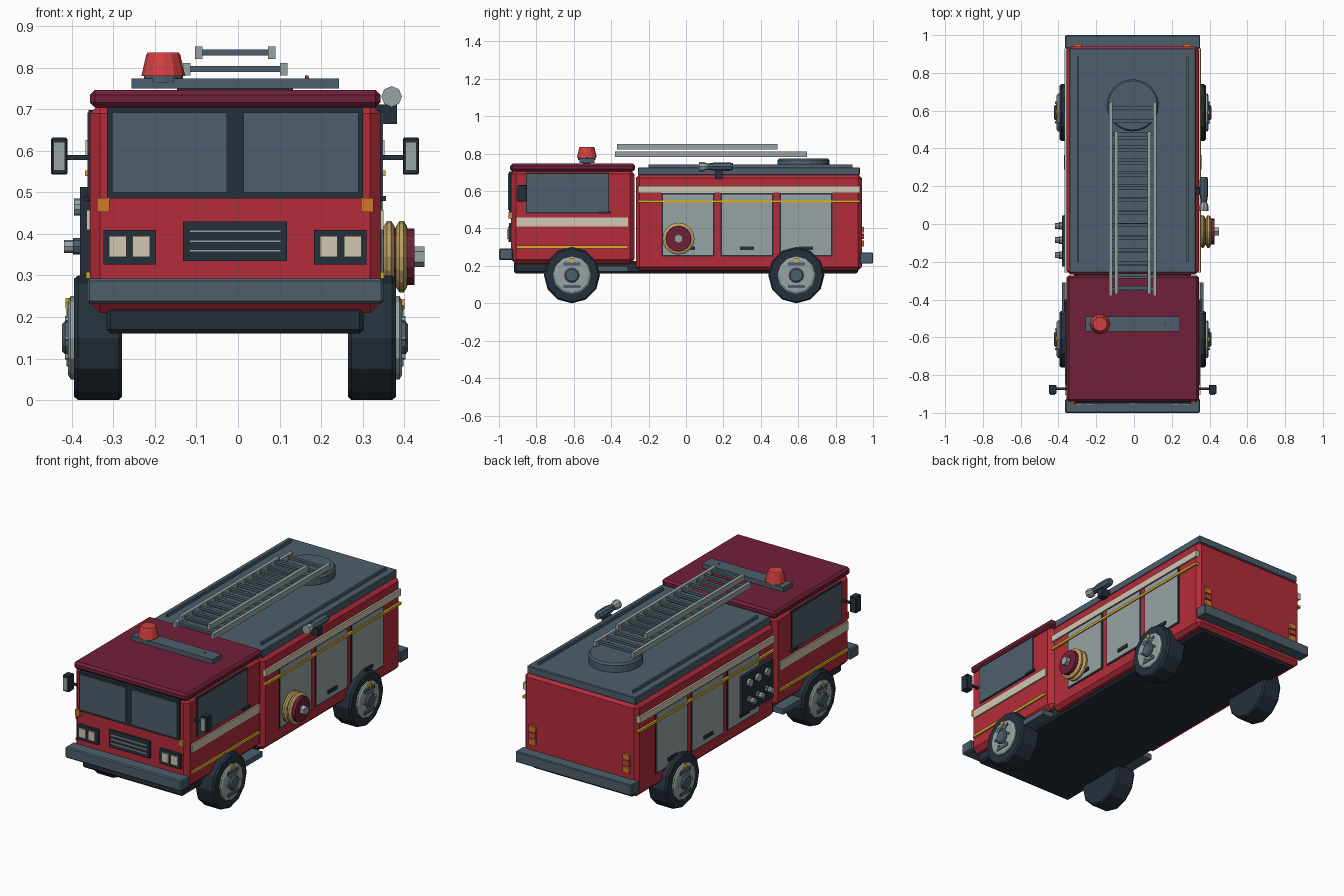
import bpy, bmesh, math
from mathutils import Matrix, Vector

if "Cube" in bpy.data.objects:
    bpy.data.objects.remove(bpy.data.objects["Cube"])

CENTRE = -0.007   # the bodywork sits slightly off centre because of the hose reel


def material(name, code):
    rgb = [int(code[i:i + 2], 16) / 255 for i in (0, 2, 4)]
    lin = [c / 12.92 if c < 0.04 else ((c + 0.055) / 1.055) ** 2.4 for c in rgb]
    m = bpy.data.materials.new(name)
    m.use_nodes = True
    m.diffuse_color = (*lin, 1)
    m.node_tree.nodes["Principled BSDF"].inputs["Base Color"].default_value = (*lin, 1)
    return m


RED = material("fire red", "B42C3A")
BURGUNDY = material("burgundy", "702037")
SLATE = material("slate", "4D5F6C")
DARK = material("dark navy", "25303A")
GREY = material("light grey", "98A4A4")
CREAM = material("cream", "D2C8B2")
YELLOW = material("yellow", "D8B030")
ORANGE = material("orange", "D0782C")
LAMP = material("lamp red", "D24040")
TAN = material("hose tan", "C0A063")


def finish(name, bm, mat):
    mesh = bpy.data.meshes.new(name)
    bm.to_mesh(mesh)
    bm.free()
    mesh.materials.append(mat)
    ob = bpy.data.objects.new(name, mesh)
    ob.location.x = CENTRE
    bpy.context.collection.objects.link(ob)
    return ob


def box(name, mat, x, y, z, bevel=0):
    """Box from (low, high) ranges on each axis."""
    bm = bmesh.new()
    bmesh.ops.create_cube(bm, size=1)
    for v in bm.verts:
        v.co = Vector([(r[0] + r[1]) / 2 + c * (r[1] - r[0]) for r, c in zip((x, y, z), v.co)])
    if bevel:
        bmesh.ops.bevel(bm, geom=bm.edges[:], offset=bevel, segments=1, affect='EDGES')
    return finish(name, bm, mat)


def sides(name, mat, x, y, z, bevel=0):
    """The same box on the left and on the right."""
    box("left_" + name, mat, x, y, z, bevel)
    box("right_" + name, mat, (-x[1], -x[0]), y, z, bevel)


def lathe(name, mat, centre, profile, axis='Z', n=12):
    """Closed turned solid; profile is (radius, distance along axis)."""
    bm = bmesh.new()
    rings = [[bm.verts.new((r * math.cos(2 * math.pi * i / n), r * math.sin(2 * math.pi * i / n), h))
              for i in range(n)] for r, h in profile]
    for a, b in zip(rings, rings[1:]):
        for i in range(n):
            j = (i + 1) % n
            bm.faces.new((a[i], a[j], b[j], b[i]))
    bm.faces.new(rings[0][::-1])
    bm.faces.new(rings[-1])
    turn = {'Z': Matrix(), 'X': Matrix.Rotation(math.pi / 2, 4, 'Y'),
            '-X': Matrix.Rotation(-math.pi / 2, 4, 'Y'),
            '-Y': Matrix.Rotation(math.pi / 2, 4, 'X')}[axis]
    bmesh.ops.transform(bm, matrix=Matrix.Translation(centre) @ turn, verts=bm.verts)
    bmesh.ops.recalc_face_normals(bm, faces=bm.faces)
    return finish(name, bm, mat)


# Main masses
box("chassis", DARK, (-.31, .31), (-.92, .92), (.16, .225), .01)
box("cab", RED, (-.35, .35), (-.935, -.275), (.21, .715), .025)
box("cab_roof", BURGUNDY, (-.35, .35), (-.94, -.272), (.705, .747), .012)
box("rear_body", RED, (-.35, .35), (-.268, .94), (.175, .69), .02)
box("rear_roof", SLATE, (-.335, .335), (-.257, .93), (.685, .727), .004)
box("front_bumper", SLATE, (-.357, .357), (-1, -.925), (.232, .293), .006)
box("rear_bumper", SLATE, (-.357, .357), (.93, 1), (.212, .272), .004)
sides("cab_step", SLATE, (.3, .375), (-.49, -.31), (.17, .2))

# Windscreen
box("windscreen_frame", DARK, (-.308, .308), (-.947, -.925), (.485, .705))
sides("windscreen_pane", SLATE, (.02, .297), (-.952, -.94), (.5, .693))

# Grille, headlights and indicators
box("grille", DARK, (-.125, .125), (-.947, -.925), (.335, .43))
for i in range(3):
    box("grille_bar", GREY, (-.11, .11), (-.952, -.94), (.357 + i * .023, .363 + i * .023))
sides("headlight_housing", DARK, (.19, .317), (-.95, -.925), (.327, .41))
for x in (.205, .262):
    sides("headlight", CREAM, (x, x + .042), (-.957, -.94), (.345, .395))
sides("front_indicator", ORANGE, (.303, .333), (-.948, -.925), (.453, .487))

# Cab sides
sides("cab_window_frame", DARK, (.34, .353), (-.856, -.411), (.481, .698))
sides("cab_window", SLATE, (.34, .356), (-.85, -.417), (.487, .692))
sides("cab_stripe", CREAM, (.34, .358), (-.905, -.31), (.41, .458))
sides("cab_line", YELLOW, (.34, .359), (-.905, -.31), (.293, .308))
sides("door_handle", DARK, (.34, .364), (-.465, -.4), (.48, .492))

# Door mirrors
sides("mirror_arm", DARK, (.34, .42), (-.878, -.866), (.578, .59))
sides("mirror_case", DARK, (.404, .443), (-.9, -.852), (.543, .632), .003)
sides("mirror_face", GREY, (.41, .437), (-.905, -.89), (.553, .622))

# Body sides
sides("body_stripe", CREAM, (.34, .36), (-.257, .93), (.59, .626))
sides("body_line", YELLOW, (.34, .362), (-.257, .93), (.54, .553))
for y in (-.123, .193, .508):
    sides("shutter_frame", DARK, (.34, .353), (y - .008, y + .275), (.25, .59))
    sides("shutter", GREY, (.34, .356), (y, y + .267), (.258, .583))
    sides("shutter_handle", DARK, (.35, .364), (y + .096, y + .171), (.286, .304))

# Rear lamps
sides("rear_indicator", ORANGE, (.27, .31), (.93, .952), (.378, .408))
sides("brake_lamp", LAMP, (.27, .31), (.93, .952), (.343, .372))
sides("rear_lamp", ORANGE, (.27, .31), (.93, .952), (.305, .336))

# Wheels
for y in (-.61, .59):
    for s, axis in ((1, 'X'), (-1, '-X')):
        c = (0, y, .15)
        lathe("tyre", DARK, c, [(.142, .272), (.15, .28), (.15, .378), (.142, .388)], axis)
        lathe("rim", GREY, c, [(.1, .38), (.1, .396), (.09, .402)], axis)
        lathe("hub", SLATE, c, [(.04, .39), (.04, .41), (.032, .417)], axis)
        x = sorted((s * .39, s * .406))
        for dz in (-.06, .06):
            box("rim_slot", SLATE, x, (y - .045, y + .045), (.141 + dz, .159 + dz))
        lathe("valve", YELLOW, (0, y, .232), [(.014, .39), (.014, .408)], axis, 5)
        for k in range(6):
            a = math.pi * k / 3
            lathe("wheel_nut", GREY, (0, y + .052 * math.cos(a), .15 + .052 * math.sin(a)),
                  [(.007, .39), (.007, .41)], axis, 6)

# Beacon and light bar
box("light_bar_foot", DARK, (-.14, .14), (-.55, -.51), (.74, .755))
box("light_bar", SLATE, (-.25, .25), (-.57, -.49), (.75, .775))
lathe("beacon_base", SLATE, (-.173, -.53, 0), [(.047, .765), (.047, .781)])
lathe("beacon", LAMP, (-.173, -.53, 0), [(.053, .78), (.041, .832), (.037, .837)])
lathe("small_lamp", LAMP, (.173, -.53, 0), [(.005, .77), (.004, .782)], n=6)

# Roof rails, turntable and two-section ladder
sides("roof_rail", SLATE, (.286, .296), (-.2, .89), (.72, .743))
lathe("turntable", SLATE, (0, .628, 0), [(.138, .72), (.138, .765), (.13, .775)], n=24)
for name, x, y0, y1, z in (("lower", .117, -.38, .647, .782), ("upper", .088, -.37, .49, .822)):
    sides(name + "_ladder_rail", GREY, (x - .009, x + .009), (y0, y1), (z, z + .03))
    count = int((y1 - y0) / .066)
    for i in range(count):
        y = y0 + (y1 - y0) * (i + .5) / count
        box(name + "_ladder_rung", SLATE, (-x, x), (y - .01, y + .01), (z + .008, z + .022))

# Water cannon
box("cannon_bracket", DARK, (.33, .39), (.155, .195), (.665, .712))
lathe("cannon", SLATE, (.377, .25, .731), [(.018, 0), (.023, .02), (.023, .09), (.014, .15)], '-Y', 8)
lathe("cannon_nozzle", GREY, (.377, .115, .731), [(.016, 0), (.025, .02), (.025, .045)], '-Y', 8)

# Hose reel
reel = (0, -.04, .345)
lathe("reel_back", BURGUNDY, reel, [(.07, .34), (.07, .415)], 'X', 16)
for x in (.358, .388):
    lathe("hose_coil", TAN, reel, [(.074, x), (.086, x + .008), (.086, x + .018), (.074, x + .026)], 'X', 16)
lathe("reel_flange", BURGUNDY, reel, [(.068, .41), (.068, .432)], 'X', 16)
lathe("reel_hub", GREY, reel, [(.025, .43), (.025, .456)], 'X', 6)

# Pump panel with gauges and outlets
box("pump_panel", DARK, (-.373, -.34), (-.225, .045), (.3, .513))
for y in (-.165, -.085, -.01):
    lathe("pump_gauge", GREY, (0, y, .465), [(.021, .37), (.021, .388)], '-X', 10)
    lathe("pump_outlet", SLATE, (0, y, .37), [(.02, .37), (.02, .39)], '-X', 8)
    lathe("outlet_cap", GREY, (0, y, .37), [(.016, .385), (.016, .412)], '-X', 8)
